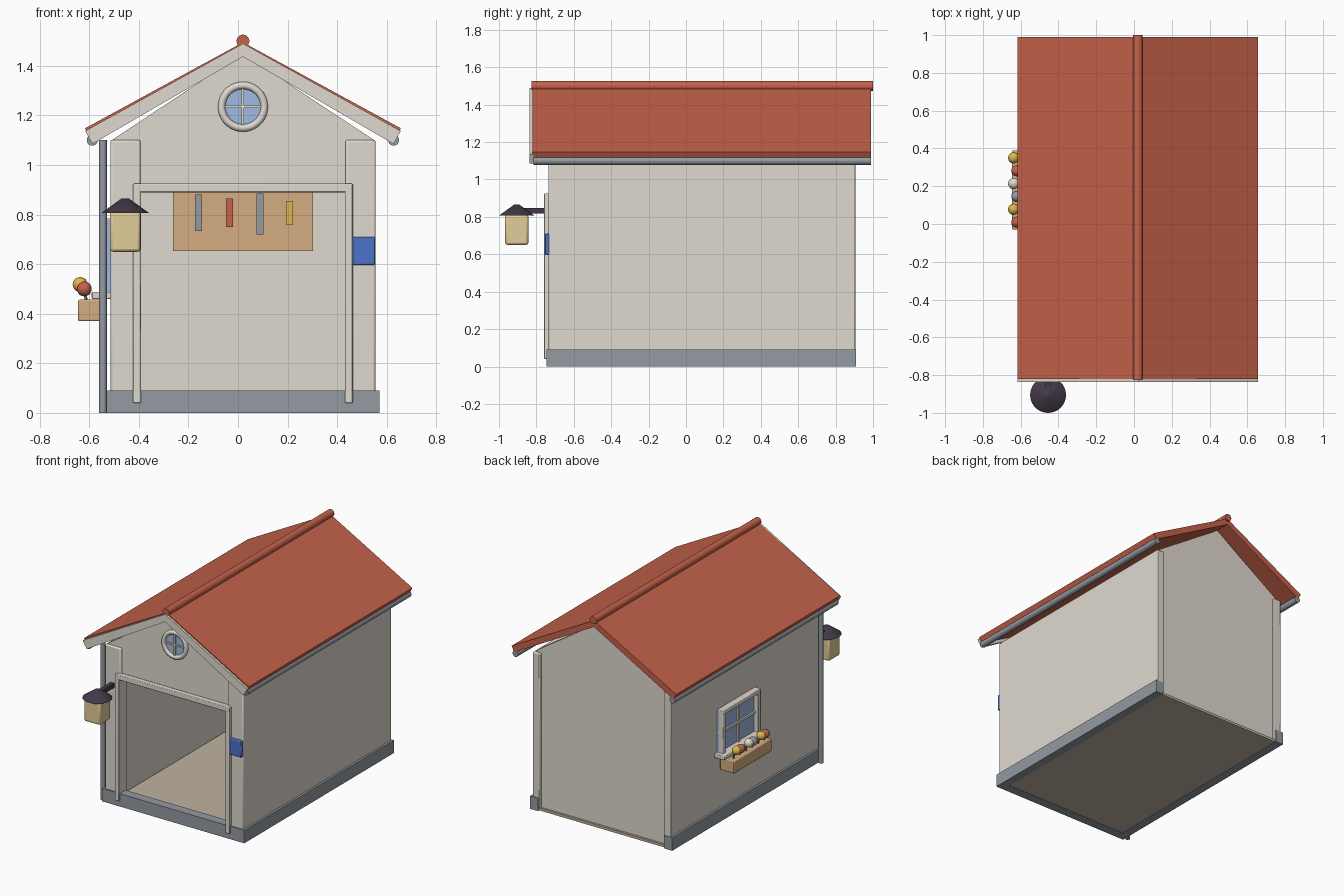
import bpy, math
from mathutils import Vector

if "Cube" in bpy.data.objects:
    bpy.data.objects.remove(bpy.data.objects["Cube"])

CX = 0.02  # centre line of the building


def material(name, r, g, b):
    col = [(c / 255) ** 2.2 for c in (r, g, b)] + [1]
    m = bpy.data.materials.new(name)
    m.use_nodes = True
    m.diffuse_color = col
    m.node_tree.nodes["Principled BSDF"].inputs["Base Color"].default_value = col
    return m


plaster = material("plaster", 222, 216, 206)
stone = material("grey stone", 146, 153, 160)
tile = material("red tile", 196, 98, 76)
floor_tan = material("floor tan", 190, 177, 160)
iron = material("dark iron", 68, 60, 72)
glow = material("lamp cream", 226, 203, 152)
blue = material("sign blue", 76, 115, 200)
glass = material("window glass", 160, 185, 225)
wood = material("light wood", 212, 172, 128)
yellow = material("yellow", 222, 180, 80)


def finish(ob, name, mat, bevel=0):
    ob.name = name
    ob.data.materials.append(mat)
    bpy.context.view_layer.objects.active = ob
    if bevel:
        mod = ob.modifiers.new("bevel", "BEVEL")
        mod.width = bevel
        mod.segments = 2
    bpy.ops.object.shade_smooth_by_angle(angle=math.radians(40))
    return ob


def box(name, mat, x, y, z, bevel=0):
    """Box from (low, high) ranges."""
    lo, hi = zip(x, y, z)
    bpy.ops.mesh.primitive_cube_add(size=1)
    ob = bpy.context.object
    for v in ob.data.vertices:
        v.co = [a + (c + 0.5) * (b - a) for a, b, c in zip(lo, hi, v.co)]
    return finish(ob, name, mat, bevel)


def rod(name, mat, start, end, r, sides=20):
    a, b = Vector(start), Vector(end)
    bpy.ops.mesh.primitive_cylinder_add(vertices=sides, radius=r, depth=(b - a).length,
                                        location=(a + b) / 2)
    ob = bpy.context.object
    ob.rotation_euler = (b - a).to_track_quat("Z", "Y").to_euler()
    return finish(ob, name, mat)


def extrusion(name, mat, profile, y0, y1):
    """Profile of (offset from centre line, z) pushed along y."""
    n = len(profile)
    verts = [(CX + x, y, z) for y in (y0, y1) for x, z in profile]
    faces = [list(range(n)), list(range(2 * n - 1, n - 1, -1))]
    faces += [(i, i + n, (i + 1) % n + n, (i + 1) % n) for i in range(n)]
    me = bpy.data.meshes.new(name)
    me.from_pydata(verts, [], faces)
    ob = bpy.data.objects.new(name, me)
    bpy.context.collection.objects.link(ob)
    bpy.ops.object.select_all(action="DESELECT")
    ob.select_set(True)
    bpy.context.view_layer.objects.active = ob
    bpy.ops.object.mode_set(mode="EDIT")
    bpy.ops.mesh.select_all(action="SELECT")
    bpy.ops.mesh.normals_make_consistent(inside=False)
    bpy.ops.object.mode_set(mode="OBJECT")
    return finish(ob, name, mat)


def span(side, a, b):
    """Sorted x range on one side of the centre line."""
    return sorted((CX + side * a, CX + side * b))


# Floor and walls
box("floor", floor_tan, (-0.51, 0.55), (-0.73, 0.9), (0.002, 0.02))
box("front_plinth", stone, (-0.53, 0.57), (-0.745, -0.68), (0, 0.09))
extrusion("back_wall", plaster, [(-0.51, 0.02), (0.51, 0.02), (0.53, 1.1), (0, 1.45), (-0.53, 1.1)],
          0.83, 0.885)
extrusion("front_gable", plaster, [(-0.53, 1.0), (-0.41, 0.89), (0.41, 0.89), (0.53, 1.0),
                                   (0.53, 1.1), (0, 1.45), (-0.53, 1.1)], -0.72, -0.67)

for side, word in ((-1, "right"), (1, "left")):
    box(word + "_wall", plaster, span(side, 0.48, 0.535), (-0.72, 0.905), (0.02, 1.1), 0.006)
    box(word + "_front_pier", plaster, span(side, 0.413, 0.535), (-0.735, -0.66), (0.08, 1.1), 0.008)
    box(word + "_plinth", stone, span(side, 0.49, 0.55), (-0.745, 0.91), (0, 0.09))
    box(word + "_door_post", plaster, span(side, 0.412, 0.443), (-0.758, -0.72), (0.04, 0.92), 0.004)
    # Roof slope, front fascia and gutter
    s = side
    extrusion(word + "_roof", tile, [(0, 1.495), (s * 0.637, 1.148), (s * 0.617, 1.108), (0, 1.45)],
              -0.82, 0.99)
    extrusion(word + "_fascia", plaster, [(0, 1.49), (s * 0.637, 1.137), (s * 0.607, 1.085), (0, 1.437)],
              -0.836, -0.815)
    gx = CX + s * 0.608
    rod(word + "_gutter", stone, (gx, -0.815, 1.1), (gx, 0.99, 1.1), 0.022)

box("door_lintel", plaster, (CX - 0.443, CX + 0.443), (-0.758, -0.72), (0.89, 0.925), 0.004)
rod("ridge_cap", tile, (CX, -0.825, 1.5), (CX, 1.0, 1.5), 0.026)
rod("downpipe", stone, (-0.545, -0.715, 0), (-0.545, -0.715, 1.1), 0.016)

# Round gable window
wz = 1.235
rod("round_glass", glass, (CX, -0.724, wz), (CX, -0.715, wz), 0.085, 32)
bpy.ops.mesh.primitive_torus_add(location=(CX, -0.725, wz), rotation=(math.pi / 2, 0, 0),
                                 major_radius=0.086, minor_radius=0.015,
                                 major_segments=36, minor_segments=10)
finish(bpy.context.object, "round_frame", plaster)
box("round_bar_upright", plaster, (CX - 0.005, CX + 0.005), (-0.733, -0.72), (wz - 0.08, wz + 0.08))
box("round_bar_level", plaster, (CX - 0.08, CX + 0.08), (-0.733, -0.72), (wz - 0.005, wz + 0.005))

# Side window with sill
wy, half = 0.18, 0.21
box("side_glass", glass, (-0.528, -0.51), (wy - half, wy + half), (0.48, 0.78))
for e in (-1, 1):
    ys = sorted((wy + e * half, wy + e * (half - 0.03)))
    box("side_frame_upright", plaster, (-0.56, -0.51), ys, (0.48, 0.785), 0.004)
box("side_frame_top", plaster, (-0.56, -0.51), (wy - half, wy + half), (0.755, 0.785), 0.004)
box("side_bar_upright", plaster, (-0.54, -0.51), (wy - 0.008, wy + 0.008), (0.48, 0.77))
box("side_bar_level", plaster, (-0.54, -0.51), (wy - half, wy + half), (0.617, 0.633))
box("side_sill", plaster, (-0.59, -0.51), (wy - 0.24, wy + 0.24), (0.46, 0.488), 0.004)

# Flower box
box("flower_box", wood, (-0.645, -0.535), (-0.03, 0.39), (0.37, 0.457), 0.006)
for i, mat in enumerate((tile, yellow, stone, plaster, tile, yellow)):
    out = i % 2
    bpy.ops.mesh.primitive_uv_sphere_add(segments=16, ring_count=10, radius=0.03,
                                         location=(-0.62 - 0.017 * out, 0.01 + 0.068 * i, 0.5 + 0.018 * out))
    finish(bpy.context.object, "flower", mat)
    rod("flower_stem", stone, (-0.61, 0.01 + 0.068 * i, 0.44), (-0.62, 0.01 + 0.068 * i, 0.5), 0.006, 8)

# Lantern on a bracket
lx, ly = -0.455, -0.905
box("lantern_body", glow, (lx - 0.062, lx + 0.062), (ly - 0.062, ly + 0.062), (0.65, 0.812), 0.012)
bpy.ops.mesh.primitive_cone_add(vertices=32, radius1=0.095, radius2=0.015, depth=0.058,
                                location=(lx, ly, 0.836))
finish(bpy.context.object, "lantern_cap", iron)
box("lantern_arm", iron, (lx - 0.015, lx + 0.015), (ly, -0.73), (0.817, 0.847))

# Blue plate by the door
box("blue_plate", blue, (0.463, 0.552), (-0.755, -0.73), (0.597, 0.71), 0.005)

# Tool board on the inside of the back wall
box("tool_board", wood, (-0.262, 0.303), (0.81, 0.832), (0.653, 0.95))
tools = ((-0.16, 0.733, 0.88, stone), (-0.035, 0.75, 0.865, tile),
         (0.088, 0.72, 0.885, stone), (0.208, 0.757, 0.855, yellow))
for x, low, high, mat in tools:
    box("hanging_tool", mat, (x - 0.014, x + 0.014), (0.79, 0.812), (low, high))
